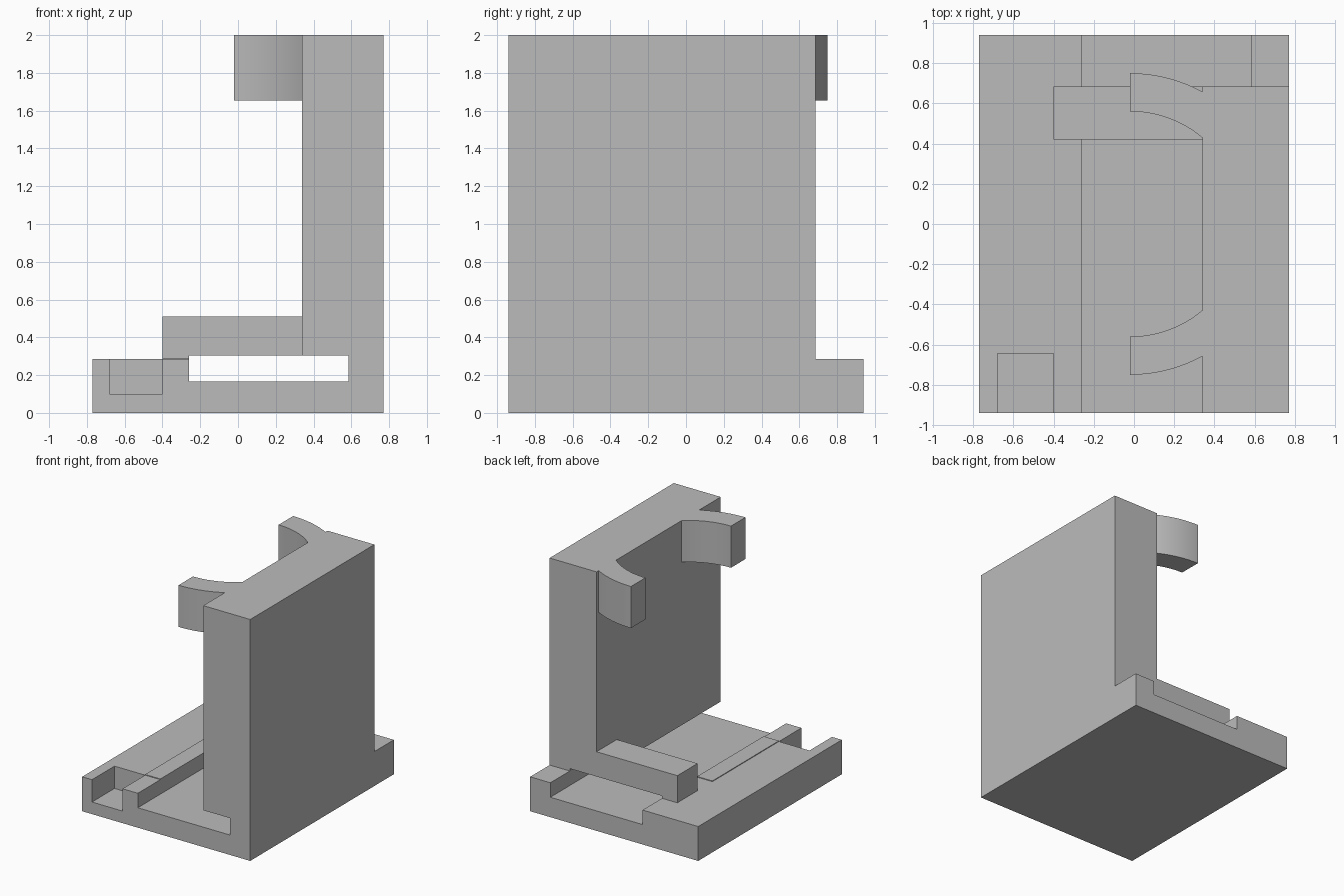
import bpy
import math
import bmesh
from mathutils import Vector

if "Cube" in bpy.data.objects:
    bpy.data.objects.remove(bpy.data.objects["Cube"])

grey = bpy.data.materials.new("plain grey")
grey.use_nodes = True
colour = (0.5, 0.5, 0.5, 1.0)
grey.diffuse_color = colour
grey.node_tree.nodes["Principled BSDF"].inputs["Base Color"].default_value = colour


def extrude(name, outline, place, depth):
    """Make a solid by pushing a flat outline along a depth vector."""
    bm = bmesh.new()
    face = bm.faces.new([bm.verts.new(place(a, b)) for a, b in outline])
    new = bmesh.ops.extrude_face_region(bm, geom=[face], use_keep_orig=True)
    moved = [g for g in new["geom"] if isinstance(g, bmesh.types.BMVert)]
    bmesh.ops.translate(bm, verts=moved, vec=Vector(depth))
    bmesh.ops.recalc_face_normals(bm, faces=bm.faces)
    mesh = bpy.data.meshes.new(name)
    bm.to_mesh(mesh)
    bm.free()
    mesh.materials.append(grey)
    obj = bpy.data.objects.new(name, mesh)
    bpy.context.collection.objects.link(obj)
    return obj


def along_y(name, outline, y0, y1):
    return extrude(name, outline, lambda x, z: (x, y0, z), (0, y1 - y0, 0))


def box(name, x0, x1, y0, y1, z0, z1):
    return along_y(name, [(x0, z0), (x1, z0), (x1, z1), (x0, z1)], y0, y1)


def cut(obj, cutter):
    cutter.hide_render = True
    mod = obj.modifiers.new("cut", "BOOLEAN")
    mod.operation = "DIFFERENCE"
    mod.solver = "EXACT"
    mod.object = cutter
    bpy.context.view_layer.objects.active = obj
    bpy.ops.object.modifier_apply(modifier=mod.name)
    bpy.data.objects.remove(cutter)


# Base plate and upright wall share one section with the long slot
left, right, edge = -0.77, 0.77, 0.34
slot_in, slot_out, slot_low, slot_top = -0.26, 0.585, 0.165, 0.305
deck = 0.285
section = [(left, 0), (right, 0), (right, 2), (edge, 2), (edge, slot_top),
           (slot_out, slot_top), (slot_out, slot_low), (slot_in, slot_low),
           (slot_in, deck), (left, deck)]
body = along_y("base_and_wall", section, -0.94, 0.94)

# Wall stops short of the back; a pocket opens at the front corner
cut(body, box("back_cutter", 0.2, 1, 0.685, 1.1, deck, 2.2))
cut(body, box("pocket_cutter", -0.68, -0.40, -1.1, -0.645, 0.10, 0.5))

# Thin raised strip beside the slot
box("slot_strip", -0.40, slot_in, -0.645, 0.226, deck - 0.02, deck + 0.006)

# Low arm bridging the slot
along_y("bridge_arm", [(-0.40, deck), (slot_in, deck), (slot_in, slot_top),
                       (edge, slot_top), (edge, 0.51), (-0.40, 0.51)], 0.42, 0.685)

# Pair of curved clamp jaws at the top of the wall
centre, steps = -0.02, 16


def arc(radius):
    end = math.acos((edge - centre) / radius)
    angles = [math.pi / 2 + (end - math.pi / 2) * i / steps for i in range(steps + 1)]
    return [(centre + radius * math.cos(t), radius * math.sin(t)) for t in angles]


jaw_outline = arc(0.75) + arc(0.56)[::-1]
for name, side in (("back_jaw", 1), ("front_jaw", -1)):
    jaw = extrude(name, jaw_outline, lambda x, y: (x, y * side, 1.655), (0, 0, 0.345))
    bpy.ops.object.select_all(action="DESELECT")
    jaw.select_set(True)
    bpy.context.view_layer.objects.active = jaw
    bpy.ops.object.shade_smooth_by_angle(angle=math.radians(30))
